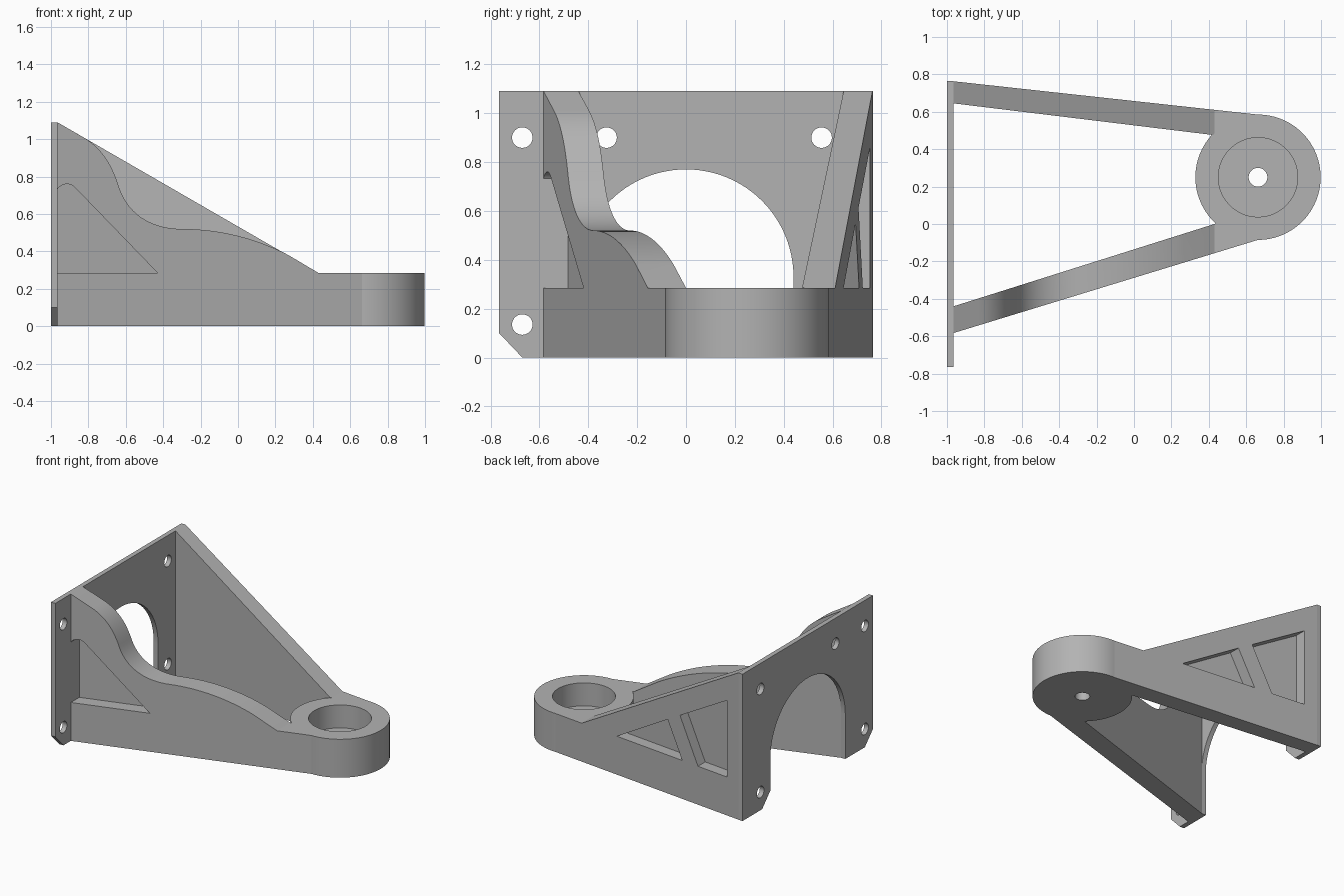
import bpy, bmesh, math
from mathutils import Vector
from mathutils.geometry import interpolate_bezier

cube = bpy.data.objects.get("Cube")
if cube:
    bpy.data.objects.remove(cube, do_unlink=True)

grey = bpy.data.materials.new("machined_grey")
grey.use_nodes = True
COLOUR = (0.45, 0.45, 0.45, 1)
grey.diffuse_color = COLOUR
grey.node_tree.nodes["Principled BSDF"].inputs["Base Color"].default_value = COLOUR

BACK, FACE = -1.0, -0.965          # mounting plate thickness along x
HALF, TOP = 0.765, 1.09            # plate half width and height
LOW = 0.285                        # ring height
RING = (0.663, 0.25)               # ring centre
RADIUS = 0.335


def prism(name, loop_a, loop_b):
    """Solid between two matching outlines."""
    bm = bmesh.new()
    a = [bm.verts.new(p) for p in loop_a]
    b = [bm.verts.new(p) for p in loop_b]
    bm.faces.new(a)
    bm.faces.new(b)
    for i in range(len(a)):
        j = (i + 1) % len(a)
        bm.faces.new((a[i], a[j], b[j], b[i]))
    bmesh.ops.recalc_face_normals(bm, faces=bm.faces)
    mesh = bpy.data.meshes.new(name)
    bm.to_mesh(mesh)
    bm.free()
    mesh.materials.append(grey)
    ob = bpy.data.objects.new(name, mesh)
    bpy.context.collection.objects.link(ob)
    return ob


def arc(cx, cy, r, start, end, n):
    angles = [math.radians(start + (end - start) * i / n) for i in range(n + 1)]
    return [(cx + r * math.cos(t), cy + r * math.sin(t)) for t in angles]


def along_x(name, outline, x0, x1):
    return prism(name, [(x0, y, z) for y, z in outline], [(x1, y, z) for y, z in outline])


def along_y(name, outline, side_a, side_b):
    return prism(name, [(x, side_a(x), z) for x, z in outline],
                 [(x, side_b(x), z) for x, z in outline])


def disc(name, r, z0, z1):
    outline = arc(*RING, r, 0, 360, 96)[:-1]
    return prism(name, [(x, y, z0) for x, y in outline], [(x, y, z1) for x, y in outline])


def line(x0, y0, x1, y1):
    return lambda x: y0 + (y1 - y0) * (x - x0) / (x1 - x0)


def shifted(f, d):
    return lambda x: f(x) + d


def select(ob):
    bpy.ops.object.select_all(action='DESELECT')
    ob.select_set(True)
    bpy.context.view_layer.objects.active = ob


def cut(ob, *cutters):
    for c in cutters:
        c.hide_render = True
        select(ob)
        mod = ob.modifiers.new("cut", 'BOOLEAN')
        mod.operation, mod.solver, mod.object = 'DIFFERENCE', 'EXACT', c
        bpy.ops.object.modifier_apply(modifier=mod.name)
        bpy.data.objects.remove(c, do_unlink=True)


# Mounting plate with arch, chamfered feet and screw holes
outline = [(-0.67, 0), (-0.44, 0)] + arc(0, 0.33, 0.44, 180, 0, 48)
outline += [(0.44, 0.1), (0.535, 0), (HALF, 0), (HALF, TOP), (-HALF, TOP), (-HALF, 0.1)]
plate = along_x("mounting_plate", outline, BACK, FACE)
for y, z in [(-0.67, 0.9), (-0.325, 0.9), (0.555, 0.9), (-0.67, 0.135), (0.555, 0.135)]:
    cut(plate, along_x("hole", arc(y, z, 0.042, 0, 360, 32)[:-1], BACK - 0.1, FACE + 0.1))

# Socket ring with counterbore and through hole
ring = disc("socket_ring", RADIUS, 0, LOW)
cut(ring, disc("bore", 0.212, 0.115, 0.5), disc("pin_hole", 0.05, -0.2, 0.5))

# Straight back arm with two pockets split by a slanted rib
outer = line(FACE, 0.763, RING[0], 0.585)
inner = line(FACE, 0.645, 0.43, 0.475)
foot = [(RING[0], LOW), (RING[0], 0), (FACE, 0)]
back_arm = along_y("back_arm", [(FACE, TOP), (0.43, LOW)] + foot, outer, inner)
pockets = [[(-0.865, LOW), (-0.865, 0.855), (-0.445, 0.613), (-0.605, LOW)],
           [(-0.465, LOW), (-0.335, 0.55), (0.115, LOW)]]
for p in pockets:
    cut(back_arm, along_y("pocket", p, shifted(outer, 0.1), shifted(outer, -0.085)))
cut(back_arm, disc("trim", RADIUS - 0.005, -1, 2))

# Wavy front arm with an open triangular pocket
outer = line(FACE, -0.583, RING[0], -0.085)
inner = line(FACE, -0.44, 0.43, 0.0)
knots = [((-0.83, 1.012), (-0.72, 0.95), (-0.67, 0.85), (-0.635, 0.74)),
         ((-0.635, 0.74), (-0.58, 0.58), (-0.44, 0.52), (-0.3, 0.52)),
         ((-0.3, 0.52), (-0.1, 0.52), (0.1, 0.47), (0.27, 0.38))]
wave = [(FACE, TOP)]
for k in knots:
    pts = interpolate_bezier(*[Vector(p) for p in k], 17)
    wave += [(p.x, p.y) for p in pts if (p - Vector(wave[-1])).length > 0.001]
front_arm = along_y("front_arm", wave + [(0.43, LOW)] + foot, outer, inner)
pocket = [(-0.99, LOW), (-0.43, LOW)] + arc(-0.915, 0.7, 0.06, 45, 165, 14) + [(-0.99, 0.71)]
cut(front_arm, along_y("pocket", pocket, shifted(outer, -0.1), shifted(outer, 0.1)),
    disc("trim", RADIUS - 0.005, -1, 2))

# Smooth curved walls, keep machined edges sharp
for ob in (plate, ring, back_arm, front_arm):
    select(ob)
    bpy.ops.object.shade_smooth_by_angle(angle=math.radians(25))
